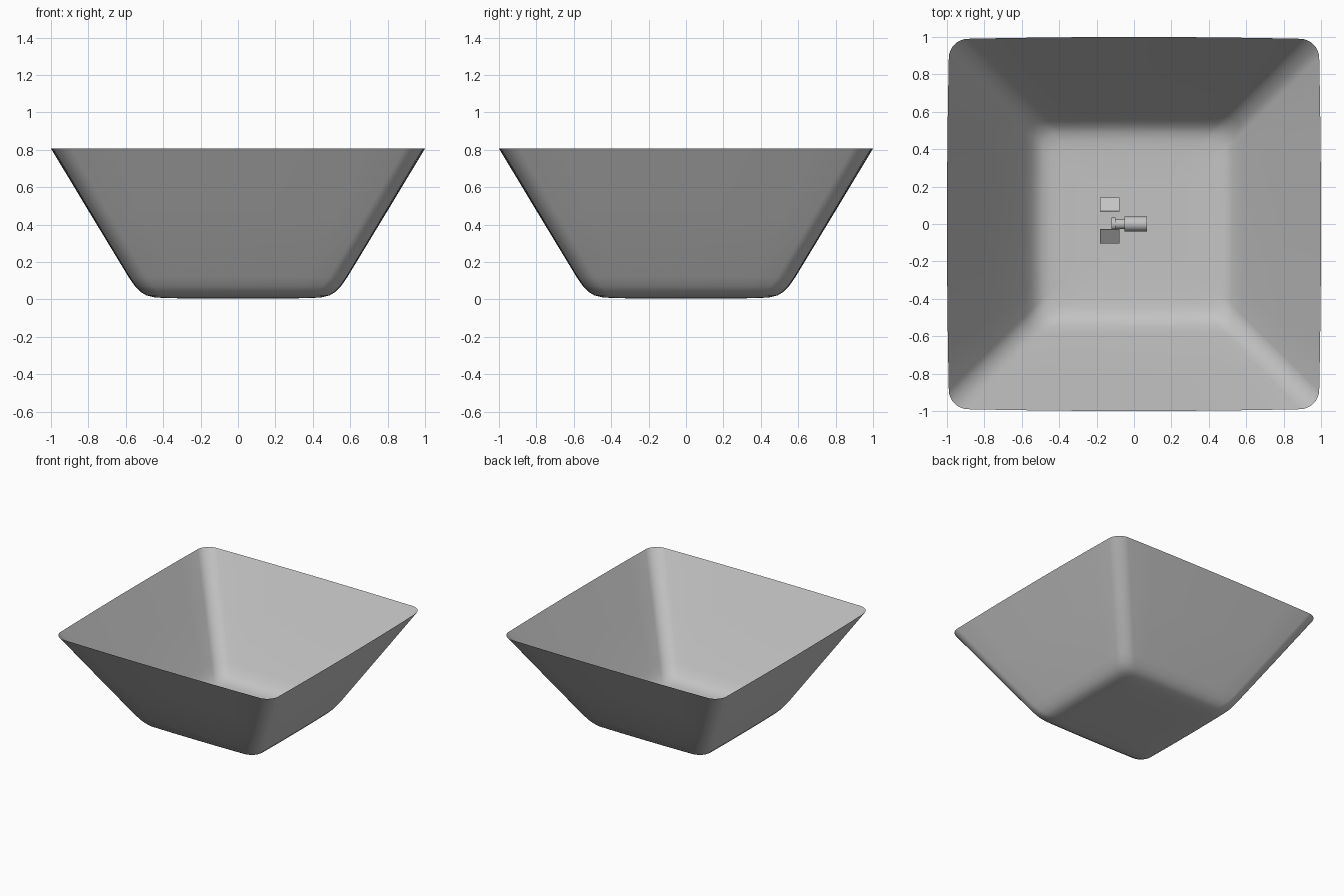
import bpy, bmesh
from math import cos, sin, pi, radians

cube = bpy.data.objects.get("Cube")
if cube:
    bpy.data.objects.remove(cube)

grey = bpy.data.materials.new("neutral grey")
grey.use_nodes = True
colour = (0.55, 0.55, 0.55, 1)
grey.diffuse_color = colour
grey.node_tree.nodes["Principled BSDF"].inputs["Base Color"].default_value = colour


def finish(obj, name):
    obj.name = name
    obj.data.materials.clear()
    obj.data.materials.append(grey)
    bpy.ops.object.select_all(action='DESELECT')
    obj.select_set(True)
    bpy.context.view_layer.objects.active = obj
    bpy.ops.object.shade_smooth_by_angle(angle=radians(40))
    return obj


def ring(half, radius, z, arc=8, side=8):
    """Rounded square with gently bowed sides."""
    inner = half - radius
    quarter = [(half, -inner + 2 * inner * i / side) for i in range(side)]
    quarter += [(inner + radius * cos(pi / 2 * i / arc),
                 inner + radius * sin(pi / 2 * i / arc)) for i in range(arc)]
    points = []
    for turn in range(4):
        for x, y in quarter:
            bx = x * (1 - 0.012 * (y / half) ** 2)
            by = y * (1 - 0.012 * (x / half) ** 2)
            for _ in range(turn):
                bx, by = -by, bx
            points.append((bx, by, z))
    return points


# Bowl: thin flared shell with a soft bend into the floor
profile = [(0.25, 0.005), (0.40, 0.008), (0.45, 0.012), (0.49, 0.022),
           (0.52, 0.040), (0.55, 0.070), (0.585, 0.12), (0.80, 0.475), (1.0, 0.807)]
bm = bmesh.new()
rings = [[bm.verts.new(p) for p in ring(w, 0.08 + 0.02 * w, z)] for w, z in profile]
bm.faces.new(reversed(rings[0]))
for low, high in zip(rings, rings[1:]):
    for i in range(len(low)):
        j = (i + 1) % len(low)
        bm.faces.new((low[i], low[j], high[j], high[i]))
mesh = bpy.data.meshes.new("bowl")
bm.to_mesh(mesh)
bm.free()
bowl = bpy.data.objects.new("bowl", mesh)
bpy.context.collection.objects.link(bowl)
finish(bowl, "bowl")


# Small fitting lying along x in the middle of the floor
def barrel(name, x0, x1, radius):
    bpy.ops.mesh.primitive_cylinder_add(vertices=24, radius=radius, depth=x1 - x0,
                                        location=((x0 + x1) / 2, 0, 0.06),
                                        rotation=(0, pi / 2, 0))
    finish(bpy.context.object, name)


barrel("fitting_body", -0.05, 0.07, 0.04)
barrel("fitting_neck", -0.10, -0.05, 0.028)
barrel("fitting_collar", -0.12, -0.10, 0.036)

# Pair of sloping tabs beside the fitting
for name, y, tilt in (("back_tab", 0.105, -35), ("front_tab", -0.065, 35)):
    bpy.ops.mesh.primitive_cube_add(size=1, location=(-0.13, y, 0.09),
                                    rotation=(radians(tilt), 0, 0))
    tab = bpy.context.object
    tab.scale = (0.105, 0.09, 0.004)
    finish(tab, name)
